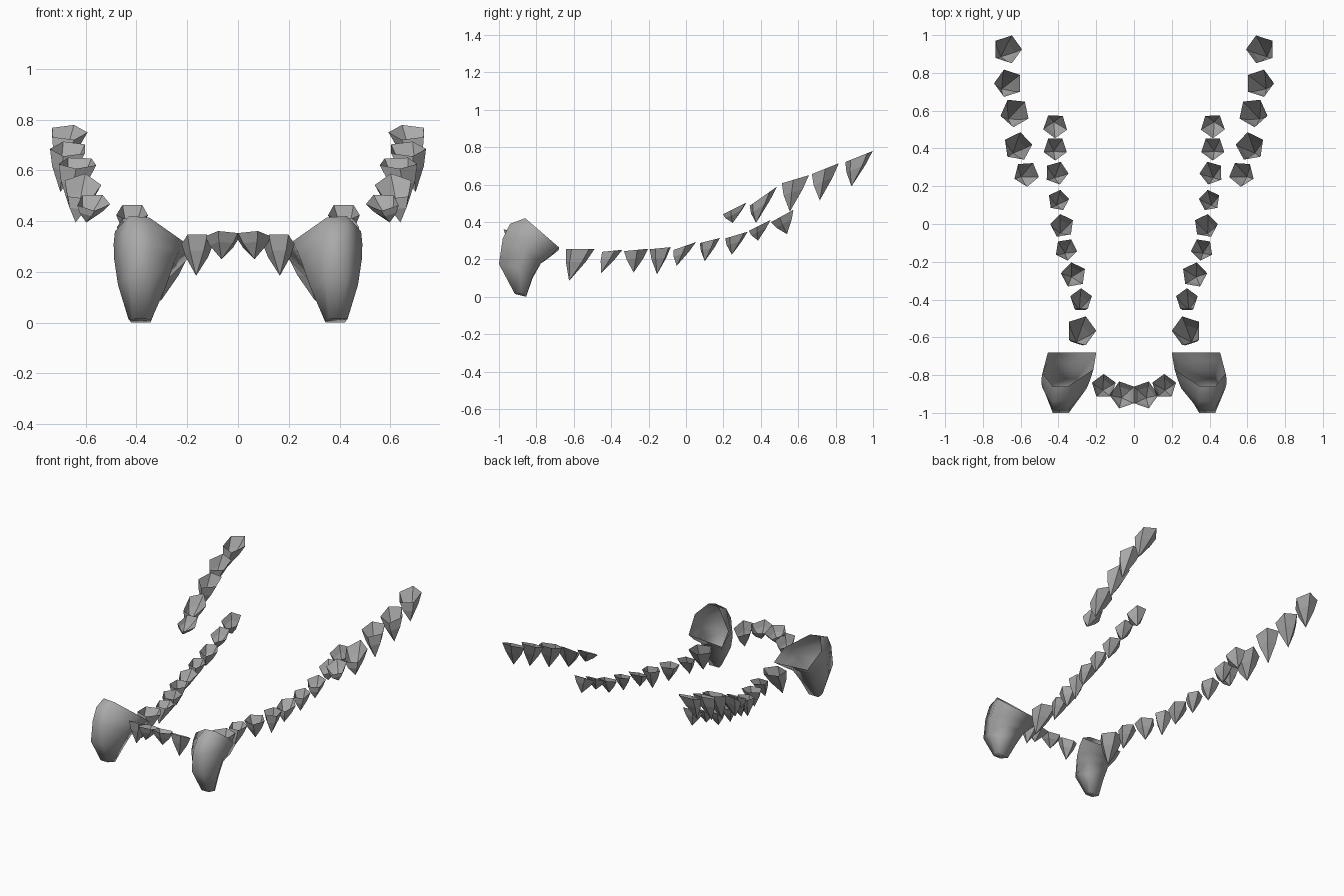
import bpy, bmesh
from math import cos, sin, radians
from mathutils import Vector

cube = bpy.data.objects.get("Cube")
if cube:
    bpy.data.objects.remove(cube, do_unlink=True)

COLOR = (0.4, 0.4, 0.4, 1)
ivory = bpy.data.materials.new("tooth_grey")
ivory.use_nodes = True
ivory.diffuse_color = COLOR
ivory.node_tree.nodes["Principled BSDF"].inputs["Base Color"].default_value = COLOR


def loft(name, rings, tip=None, smooth=False):
    """Open-topped shell through the rings, closed by a point or a flat end."""
    bm = bmesh.new()
    loops = [[bm.verts.new(p) for p in ring] for ring in rings]
    count = len(loops[0])
    for upper, lower in zip(loops, loops[1:]):
        for i in range(count):
            j = (i + 1) % count
            bm.faces.new((upper[i], lower[i], lower[j], upper[j]))
    last = loops[-1]
    if tip is None:
        bm.faces.new(list(reversed(last)))
    else:
        point = bm.verts.new(tip)
        for i in range(count):
            bm.faces.new((last[i], point, last[(i + 1) % count]))
    mesh = bpy.data.meshes.new(name)
    bm.to_mesh(mesh)
    bm.free()
    mesh.materials.append(ivory)
    obj = bpy.data.objects.new(name, mesh)
    bpy.context.collection.objects.link(obj)
    for face in mesh.polygons:
        face.use_smooth = smooth
    return obj


def both_sides(name, rings, tip=None, smooth=False):
    """Build the left part and its mirrored right twin."""
    loft("left_" + name, rings, tip, smooth)
    flip = lambda p: Vector((-p[0], p[1], p[2]))
    mirrored = [[flip(p) for p in reversed(ring)] for ring in rings]
    loft("right_" + name, mirrored, flip(tip) if tip else None, smooth)


def tooth(name, center, radius, slope, tip, phase):
    """Five-sided pointed tooth with a rim that tilts along y."""
    rim = []
    for k in range(5):
        a = radians(phase + k * 72)
        dx, dy = radius * cos(a), radius * sin(a)
        rim.append(Vector((max(0, center[0] + dx), center[1] + dy, center[2] + dy * slope)))
    tip = Vector(tip)
    middle = sum(rim, Vector()) / 5
    belly = [middle.lerp(tip, 0.4) + (p - middle) * 0.7 for p in rim]
    both_sides(name, [rim, belly], tip)


# Front teeth: the inner pair meets at the middle
tooth("front_tooth_inner", (.055, -.905, .34), .075, -.3, (.065, -.92, .25), 0)
tooth("front_tooth_outer", (.16, -.86, .32), .066, -.5, (.165, -.88, .185), 90)

# Lower side row, front to back
lower_row = [
    ((.28, -.565, .255), .08, 0, (.305, -.625, .085), 180),
    ((.28, -.4, .245), .06, .1, (.29, -.455, .125), 90),
    ((.32, -.27, .25), .068, .1, (.33, -.28, .13), 80),
    ((.36, -.135, .26), .06, .1, (.365, -.155, .12), 45),
    ((.38, -.01, .27), .064, .35, (.39, -.05, .165), 80),
    ((.4, .125, .3), .057, .25, (.41, .1, .19), 100),
    ((.41, .27, .33), .063, .3, (.42, .245, .225), 110),
    ((.417, .4, .385), .064, .5, (.425, .385, .3), -90),
    ((.417, .52, .435), .066, .55, (.425, .54, .335), 55),
]
for number, spec in enumerate(lower_row, 1):
    tooth(f"lower_side_tooth_{number}", *spec)

# Upper side row, front to back
upper_row = [
    ((.57, .265, .475), .068, .5, (.598, .25, .395), 50),
    ((.615, .41, .535), .077, .7, (.64, .375, .395), 100),
    ((.63, .59, .63), .078, .3, (.665, .555, .455), 60),
    ((.665, .745, .685), .076, .4, (.7, .715, .515), 0),
    ((.67, .925, .75), .077, .4, (.705, .885, .59), 180),
]
for number, spec in enumerate(upper_row, 1):
    tooth(f"upper_side_tooth_{number}", *spec)

# Large curved fangs, from the open root to the blunt end
fang = [
    [(.2, -.68, .25), (.456, -.68, .265), (.485, -.79, .36),
     (.43, -.86, .42), (.35, -.86, .415), (.215, -.77, .32)],
    [(.24, -.73, .21), (.45, -.725, .22), (.49, -.82, .31),
     (.43, -.94, .39), (.345, -.935, .38), (.23, -.82, .29)],
    [(.275, -.78, .175), (.43, -.775, .18), (.488, -.86, .25),
     (.43, -.98, .31), (.34, -.98, .3), (.25, -.87, .24)],
    [(.305, -.82, .1), (.43, -.82, .11), (.473, -.89, .15),
     (.43, -1, .175), (.345, -1, .175), (.285, -.9, .14)],
    [(.345, -.855, 0), (.42, -.855, 0), (.432, -.88, .015),
     (.415, -.915, .015), (.36, -.915, .015), (.342, -.88, .01)],
]
both_sides("fang", fang, smooth=True)
